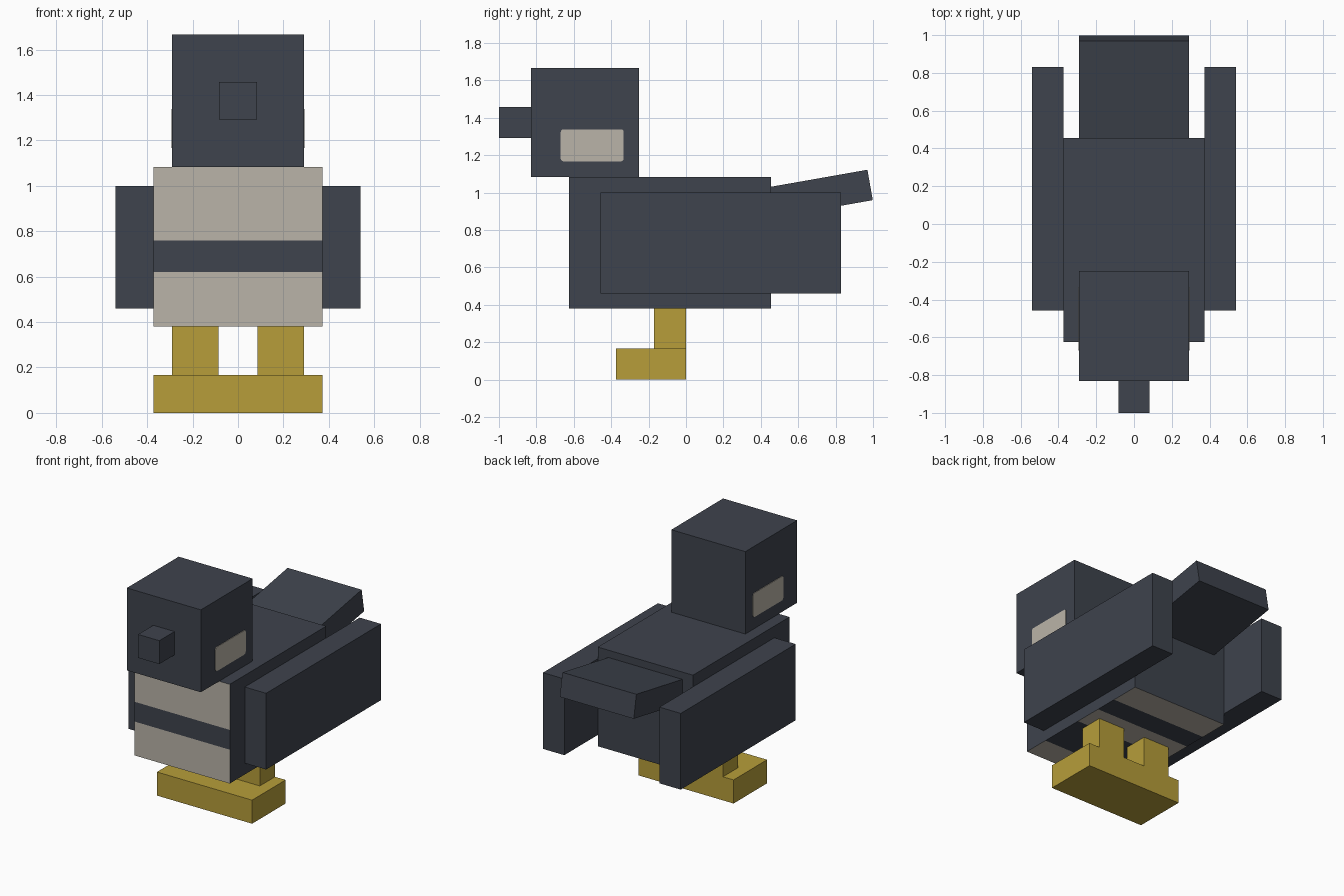
import bpy, bmesh
from math import radians
from mathutils import Matrix, Vector

cube = bpy.data.objects.get("Cube")
if cube:
    bpy.data.objects.remove(cube, do_unlink=True)


def material(name, srgb):
    rgba = [((c / 255 + 0.055) / 1.055) ** 2.4 for c in srgb] + [1.0]
    m = bpy.data.materials.new(name)
    m.use_nodes = True
    m.diffuse_color = rgba
    m.node_tree.nodes["Principled BSDF"].inputs["Base Color"].default_value = rgba
    return m


SLATE = material("slate_feathers", (62, 67, 77))
CREAM = material("cream_feathers", (186, 180, 168))
GOLD = material("golden_feet", (183, 158, 58))


def box(name, low, high, *mats):
    """Axis-aligned box between two corners."""
    low, high = Vector(low), Vector(high)
    bm = bmesh.new()
    size = Matrix.Diagonal((*(high - low), 1))
    bmesh.ops.create_cube(bm, size=1, matrix=Matrix.Translation((low + high) / 2) @ size)
    mesh = bpy.data.meshes.new(name)
    bm.to_mesh(mesh)
    bm.free()
    for m in mats:
        mesh.materials.append(m)
    obj = bpy.data.objects.new(name, mesh)
    bpy.context.collection.objects.link(obj)
    return obj


# Body, sliced so the breast and belly bands are cut faces
body = box("body", (-0.373, -0.625, 0.38), (0.373, 0.455, 1.083), SLATE, CREAM)
BREAST = (0.62, 0.76)
BELLY = (-0.44, -0.115, 0.085, 0.245)
bm = bmesh.new()
bm.from_mesh(body.data)
cuts = [((0, 0, z), (0, 0, 1)) for z in BREAST] + [((0, y, 0), (0, 1, 0)) for y in BELLY]
for point, normal in cuts:
    bmesh.ops.bisect_plane(bm, geom=bm.verts[:] + bm.edges[:] + bm.faces[:],
                           plane_co=point, plane_no=normal)
bm.normal_update()
for f in bm.faces:
    c = f.calc_center_median()
    if f.normal.y < -0.9:
        f.material_index = int(not BREAST[0] < c.z < BREAST[1])
    elif f.normal.z < -0.9:
        dark = BELLY[0] < c.y < BELLY[1] or BELLY[2] < c.y < BELLY[3]
        f.material_index = int(not dark)
bm.to_mesh(body.data)
bm.free()

# Head and beak
box("head", (-0.29, -0.83, 1.083), (0.29, -0.25, 1.667), SLATE)
box("beak", (-0.083, -1.0, 1.292), (0.083, -0.83, 1.458), SLATE)

# Paired wings, legs and cheek patches
for side, s in (("left", 1), ("right", -1)):
    def pair(name, x0, x1, y0, y1, z0, z1, mat):
        xs = sorted((s * x0, s * x1))
        return box(f"{side}_{name}", (xs[0], y0, z0), (xs[1], y1, z1), mat)

    pair("wing", 0.373, 0.54, -0.457, 0.83, 0.46, 1.0, SLATE)
    pair("leg", 0.085, 0.29, -0.17, 0.0, 0.167, 0.38, GOLD)
    cheek = pair("cheek", 0.289, 0.294, -0.67, -0.333, 1.167, 1.338, CREAM)

    # Round the patch corners along the short sideways edges
    bm = bmesh.new()
    bm.from_mesh(cheek.data)
    short = [e for e in bm.edges if abs(e.verts[0].co.x - e.verts[1].co.x) > 0.001]
    bmesh.ops.bevel(bm, geom=short, offset=0.015, segments=3, profile=0.5,
                    affect='EDGES')
    bm.to_mesh(cheek.data)
    bm.free()

# Joined feet slab
box("feet", (-0.373, -0.375, 0.0), (0.373, 0.0, 0.167), GOLD)

# Tail, tilted up about its upper back edge
tail = box("tail", (-0.29, -0.58, -0.165), (0.29, 0.0, 0.0), SLATE)
tail.location = (0, 0.97, 1.122)
tail.rotation_euler.x = radians(10)
